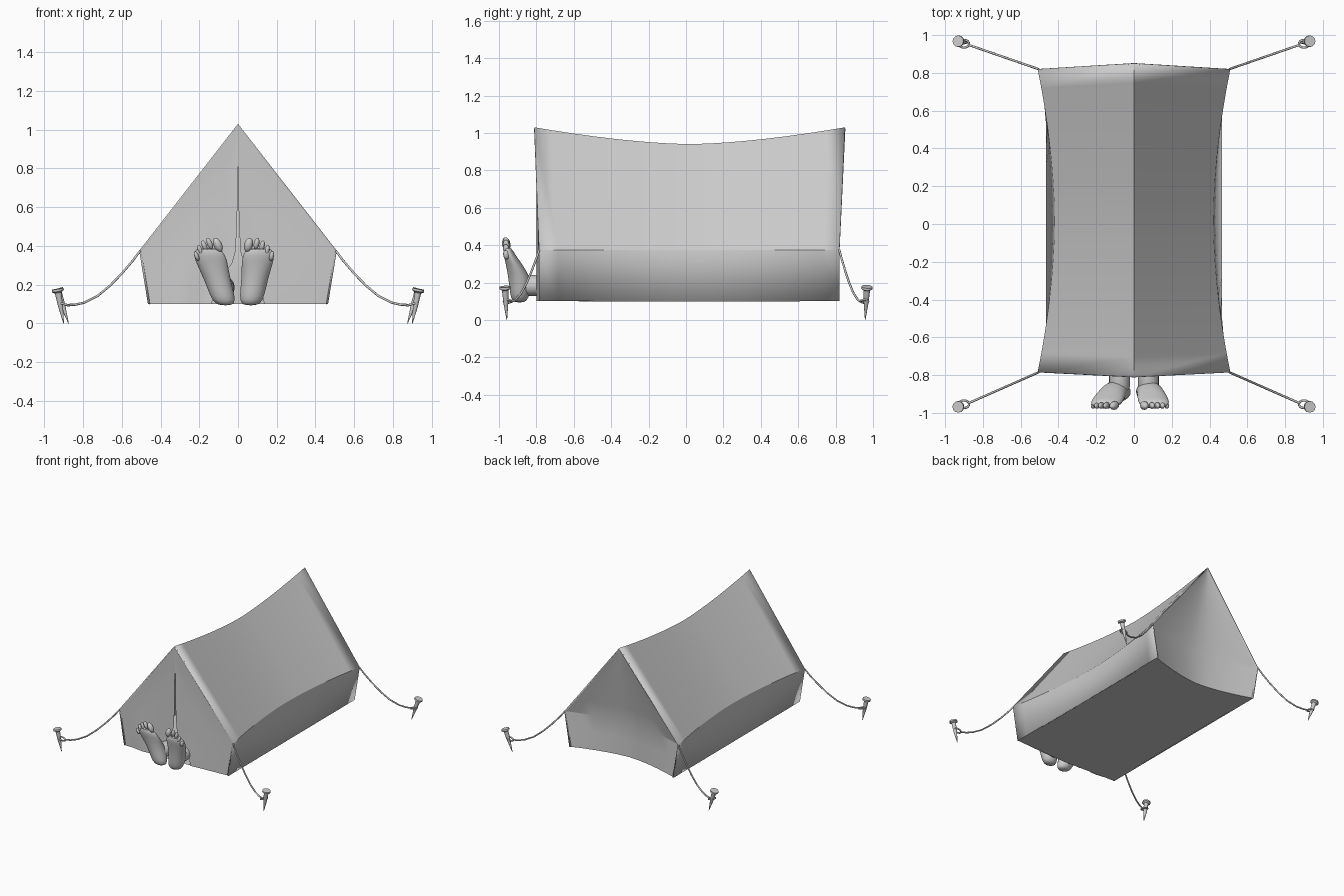
import bpy, bmesh, math
from mathutils import Vector

if "Cube" in bpy.data.objects:
    bpy.data.objects.remove(bpy.data.objects["Cube"])

grey = bpy.data.materials.new("canvas grey")
grey.diffuse_color = (0.6, 0.6, 0.6, 1)
grey.use_nodes = True
grey.node_tree.nodes["Principled BSDF"].inputs["Base Color"].default_value = grey.diffuse_color


def add_mesh(name, verts, faces, smooth=30, thick=0, subsurf=0):
    me = bpy.data.meshes.new(name)
    bm = bmesh.new()
    vs = [bm.verts.new(v) for v in verts]
    for f in faces:
        bm.faces.new([vs[i] for i in f])
    bmesh.ops.remove_doubles(bm, verts=bm.verts, dist=1e-5)
    bmesh.ops.dissolve_degenerate(bm, edges=bm.edges, dist=1e-5)
    bmesh.ops.recalc_face_normals(bm, faces=bm.faces)
    bm.to_mesh(me)
    bm.free()
    ob = bpy.data.objects.new(name, me)
    bpy.context.collection.objects.link(ob)
    me.materials.append(grey)
    if thick:
        m = ob.modifiers.new("thickness", 'SOLIDIFY')
        m.thickness, m.offset = thick, -1
    if subsurf:
        m = ob.modifiers.new("smooth", 'SUBSURF')
        m.levels = m.render_levels = subsurf
    bpy.ops.object.select_all(action='DESELECT')
    bpy.context.view_layer.objects.active = ob
    ob.select_set(True)
    bpy.ops.object.shade_smooth_by_angle(angle=math.radians(smooth))
    return ob


def grid(name, rows, closed=False, caps=False, **kw):
    """Skin a list of equally long point rows."""
    n = len(rows[0])
    verts = [p for r in rows for p in r]
    faces = [(i * n + j, i * n + (j + 1) % n, (i + 1) * n + (j + 1) % n, (i + 1) * n + j)
             for i in range(len(rows) - 1) for j in range(n if closed else n - 1)]
    if caps:
        faces += [tuple(range(n))[::-1], tuple(range(len(verts) - n, len(verts)))]
    return add_mesh(name, verts, faces, **kw)


def tube(name, pts, radius, cyclic=False):
    """Round cord through points."""
    rows, n = [], len(pts)
    for i, p in enumerate(pts):
        a = pts[i - 1] if cyclic or i else p
        b = pts[(i + 1) % n] if cyclic or i < n - 1 else p
        d = (Vector(b) - Vector(a)).normalized()
        s = d.cross(Vector((0, 0, 1))).normalized()
        u = s.cross(d)
        rows.append([Vector(p) + radius * (math.cos(t * math.tau / 8) * s + math.sin(t * math.tau / 8) * u)
                     for t in range(8)])
    if cyclic:
        rows.append([v.copy() for v in rows[0]])
    return grid(name, rows, closed=True, caps=not cyclic, smooth=60)


EAVE_Z, BASE_Z, TOP_Z = 0.375, 0.10, 1.03


def half_width(z):
    if z <= EAVE_Z:
        return 0.465 + 0.045 * (z - BASE_Z) / (EAVE_Z - BASE_Z)
    return 0.51 * (TOP_Z - z) / (TOP_Z - EAVE_Z)


def rise(z):
    return max(0, (z - EAVE_Z) / (TOP_Z - EAVE_Z))


# Sagging roof and side walls
rows = []
for i in range(17):
    t = -1 + i / 8
    ridge = (0, 0.02 + 0.83 * t, 0.94 + 0.09 * abs(t) ** 1.6)
    ex, ey = 0.42 + 0.09 * abs(t) ** 1.8, 0.0175 + 0.8025 * t
    rows.append([(-0.465, ey, BASE_Z), (-ex, ey, EAVE_Z), ridge, (ex, ey, EAVE_Z), (0.465, ey, BASE_Z)])
grid("roof_and_walls", rows, smooth=20, thick=0.01)


# Back wall, pulled inwards in the middle
def back_y(u, z):
    r = rise(z)
    return 0.815 + 0.03 * r - 0.1 * (1 - abs(u) ** 1.6) * (1 - r)


levels = (0.1, 0.24, 0.375, 0.5, 0.65, 0.85, 1.025)
rows = [[(u * half_width(z) * 0.99, back_y(u, z), z) for u in [k / 5 - 1 for k in range(11)]] for z in levels]
grid("back_wall", rows, smooth=15)

# Front flaps, parted at the bottom around the legs
gap = ((0.1, 0.135), (0.16, 0.125), (0.24, 0.085), (0.31, 0.03), (0.375, 0.012),
       (0.55, 0.004), (0.79, 0.003), (0.82, 0), (1.025, 0))
for side, name in ((-1, "left_flap"), (1, "right_flap")):
    rows = []
    for z, g in gap:
        w, row = half_width(z) * 0.99, []
        for k in range(9):
            u = k / 8
            ripple = 0.012 * math.sin(u * 9) * (1 - u) * max(0, 1 - (z - 0.1) / 0.3) if side < 0 else 0
            row.append((side * (g + (w - g) * u), -0.78 - 0.025 * max(rise(z), (1 - u) * 0.8) + ripple, z))
        rows.append(row)
    grid(name, rows, smooth=30)

# Floor
back = [(u * 0.465, back_y(u, BASE_Z), BASE_Z) for u in [k / 5 - 1 for k in range(11)]]
front = [(u * 0.465, -0.78 - 0.02 * (1 - abs(u)), BASE_Z) for u in [k / 5 - 1 for k in range(11)]]
grid("floor", [front, back])

# Stakes, cords and loops at the four corners
for sx in (-1, 1):
    for sy in (-1, 1):
        tag = ("left" if sx < 0 else "right") + ("_front" if sy < 0 else "_back")
        head = Vector((sx * 0.932, sy * 0.968, 0.178))
        tip = Vector((sx * (0.90 if sy < 0 else 0.875), sy * 0.958, 0.0))
        axis = (tip - head).normalized()
        s = axis.cross(Vector((0, 1, 0))).normalized()
        w = axis.cross(s)
        length = (tip - head).length
        prof = ((0, 0.030), (0.012, 0.031), (0.020, 0.017), (0.09, 0.013), (length, 0.0015))
        rows = [[head + axis * d + r * (math.cos(a * math.tau / 12) * s + math.sin(a * math.tau / 12) * w)
                 for a in range(12)] for d, r in prof]
        grid("stake_" + tag, rows, closed=True, caps=True, smooth=35)
        ye = -0.785 if sy < 0 else 0.82
        yr = sy * 0.948
        sag = ((0, 0.375), (0.1, 0.325), (0.25, 0.26), (0.42, 0.195), (0.6, 0.14), (0.78, 0.107), (0.9, 0.097), (1, 0.095))
        tube("cord_" + tag, [(sx * (0.505 + 0.37 * t), ye + (yr - ye) * t, z) for t, z in sag], 0.006)
        ring = [(sx * 0.9 + 0.027 * math.cos(a * math.tau / 16), yr + sy * 0.006 + 0.02 * math.sin(a * math.tau / 16),
                 0.1 + 0.008 * math.cos(a * math.tau / 16) * sx) for a in range(16)]
        tube("loop_" + tag, ring, 0.006, cyclic=True)


# Bare feet with soles facing the front
def ellipsoid(name, c, r, tilt):
    rows = []
    for i in range(9):
        p = math.pi * i / 8
        row = []
        for k in range(12):
            a = k * math.tau / 12
            x, y, z = r[0] * math.sin(p) * math.cos(a), r[1] * math.sin(p) * math.sin(a), r[2] * math.cos(p)
            row.append((c[0] + x + tilt * z, c[1] + y - 0.1 * z, c[2] + z))
        rows.append(row)
    grid(name, rows, closed=True, smooth=80)


# height, centre y, radius x, radius y
sole = ((0.092, -0.89, 0.035, 0.028), (0.115, -0.89, 0.06, 0.048), (0.17, -0.885, 0.067, 0.06),
        (0.23, -0.892, 0.070, 0.06), (0.30, -0.92, 0.081, 0.044), (0.35, -0.945, 0.085, 0.032),
        (0.392, -0.958, 0.066, 0.022))
# sideways offset, height, radius, half length
toes = ((-0.06, 0.405, 0.023, 0.037), (-0.02, 0.412, 0.0145, 0.03), (0.011, 0.4, 0.0135, 0.028),
        (0.04, 0.378, 0.013, 0.026), (0.068, 0.348, 0.0125, 0.024))
for sx, lean, tag in ((-1, 0.32, "left"), (1, 0.16, "right")):
    def cx(z):
        return 0.065 + lean * (z - 0.095)
    ring16 = [k * math.tau / 16 for k in range(16)]
    rows = [[(sx * (cx(z) + rx * math.cos(a)), y + ry * math.sin(a), z) for a in ring16] for z, y, rx, ry in sole]
    grid(tag + "_foot", rows, closed=True, caps=True, smooth=80, subsurf=1)
    for n, (dx, z, r, h) in enumerate(toes):
        ellipsoid(f"{tag}_toe_{n + 1}", (sx * (cx(z) + dx), -0.961, z), (r, r * 0.6 + 0.009, h), sx * lean)
    leg = ((-0.90, 0.04), (-0.86, 0.056), (-0.80, 0.056), (-0.70, 0.06), (-0.6, 0.06))
    rows = [[(sx * 0.077 + r * math.cos(a), y, 0.185 + r * math.sin(a)) for a in ring16] for y, r in leg]
    grid(tag + "_ankle", rows, closed=True, caps=True, smooth=60)
